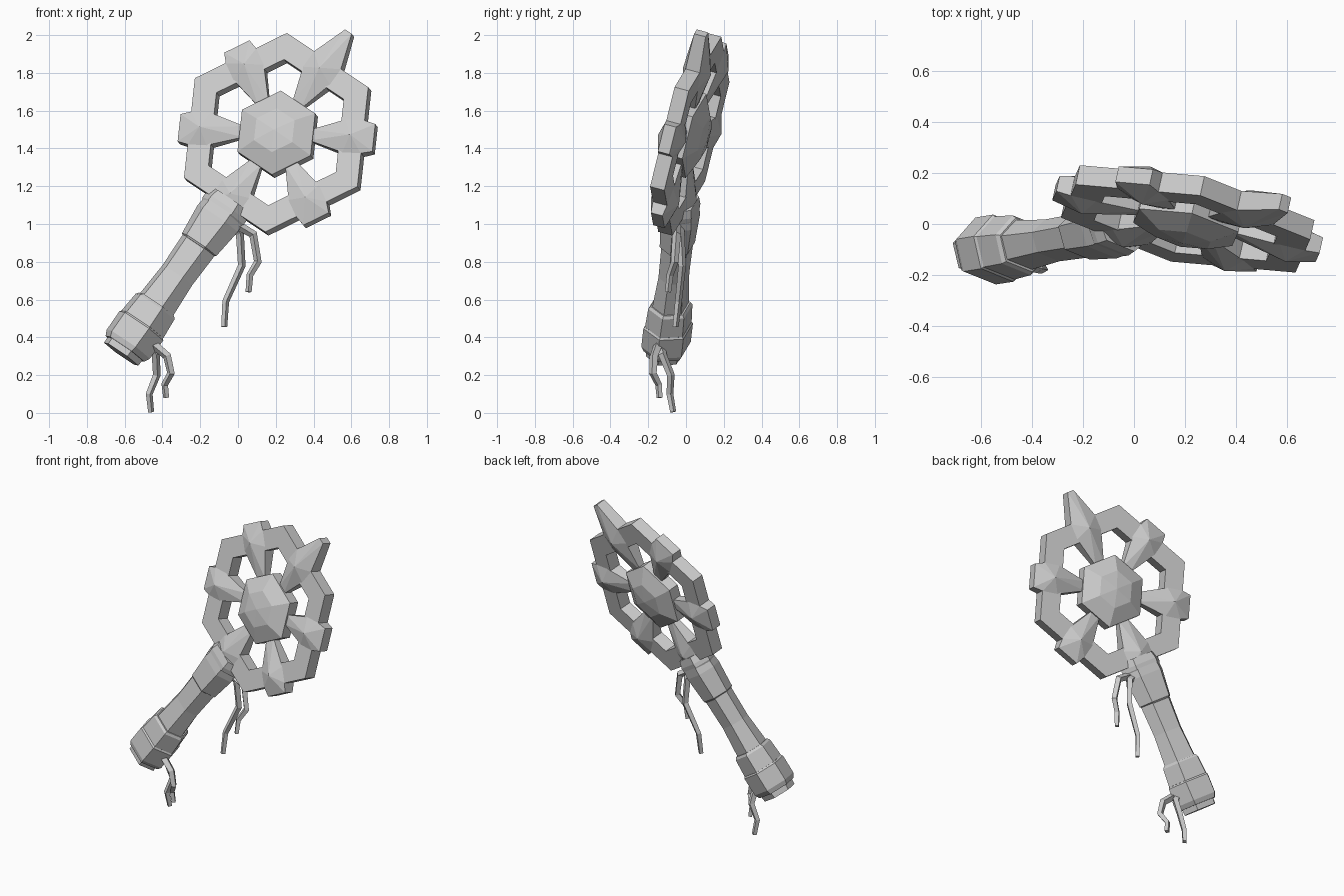
import bpy, bmesh
from math import cos, sin, pi, radians
from mathutils import Matrix, Vector

if "Cube" in bpy.data.objects:
    bpy.data.objects.remove(bpy.data.objects["Cube"])

# Tilted frame of the staff: x = across, y = up along the handle, z = towards the front
up = Vector((0.58, 0.092, 0.815)).normalized()
front = Vector((-0.208, -0.944, 0.255))
front = (front - up * front.dot(up)).normalized()
side = up.cross(front)
FRAME = Matrix.Translation((0.21, 0.02, 1.475)) @ Matrix((side, up, front)).transposed().to_4x4()


def finish(name, bm, spin=0.0):
    bmesh.ops.recalc_face_normals(bm, faces=bm.faces)
    me = bpy.data.meshes.new(name)
    bm.to_mesh(me)
    bm.free()
    ob = bpy.data.objects.new(name, me)
    bpy.context.collection.objects.link(ob)
    ob.matrix_world = FRAME @ Matrix.Rotation(spin, 4, 'Z')
    return ob


def loft(name, rings, closed=False, spin=0.0):
    """Skin a stack of equal-length point rings; cap the ends unless closed."""
    bm = bmesh.new()
    vs = [[bm.verts.new(p) for p in r] for r in rings]
    n = len(rings[0])
    pairs = list(zip(vs, vs[1:])) + ([(vs[-1], vs[0])] if closed else [])
    for a, b in pairs:
        for i in range(n):
            j = (i + 1) % n
            bm.faces.new((a[i], a[j], b[j], b[i]))
    if not closed:
        bm.faces.new(vs[0])
        bm.faces.new(vs[-1])
    return finish(name, bm, spin)


def hexagon(r, z):
    return [(r * cos(i * pi / 3), r * sin(i * pi / 3), z) for i in range(6)]


# Hexagonal ring
R_OUT, R_IN, T = 0.545, 0.40, 0.04
loft("ring", [hexagon(R_OUT, T), hexagon(R_OUT, -T), hexagon(R_IN, -T), hexagon(R_IN, T)], closed=True)

# Faceted hub
loft("hub", [hexagon(r, z) for r, z in
             ((0.004, -0.1), (0.12, -0.085), (0.23, -0.035), (0.23, 0.035), (0.12, 0.085), (0.004, 0.1))])


# Spokes: outline tapered to the hub, with a raised peak over the ring on both faces
def spoke(name, angle, tip_r, tip_w, peak_r=0.41):
    bm = bmesh.new()
    half = [(0.18, 0.03, 0.02), (0.37, 0.09, T), (0.47, 0.09, T), (tip_r, tip_w, 0.032)]
    outline = [(w, r, t) for r, w, t in half] + [(-w, r, t) for r, w, t in reversed(half)]
    sheets = []
    for s in (1, -1):
        loop = [bm.verts.new((x, y, s * t)) for x, y, t in outline]
        peak = bm.verts.new((0, peak_r, s * 0.078))
        for i in range(8):
            bm.faces.new((loop[i], loop[(i + 1) % 8], peak))
        sheets.append(loop)
    a, b = sheets
    for i in range(8):
        j = (i + 1) % 8
        bm.faces.new((a[i], a[j], b[j], b[i]))
    finish(name, bm, radians(angle))


spoke("spike_spoke", 0, 0.66, 0.022)
for k in range(1, 6):
    spoke(f"spoke_{k}", 60 * k, 0.53, 0.075)


# Handle pieces: six-sided sections given as (distance below hub, half width, half depth)
def section(v, w, t):
    return [(w * a, -v, t * b) for a, b in
            ((1, 0), (0.55, 1), (-0.55, 1), (-1, 0), (-0.55, -1), (0.55, -1))]


handle_parts = {
    "neck_collar": [(0.43, 0.125, 0.07), (0.475, 0.138, 0.08), (0.5, 0.138, 0.08), (0.52, 0.125, 0.075)],
    "neck_sleeve": [(0.50, 0.13, 0.08), (0.55, 0.135, 0.085), (0.72, 0.115, 0.078), (0.73, 0.10, 0.07)],
    "shaft": [(0.70, 0.108, 0.07), (0.92, 0.10, 0.068), (1.16, 0.115, 0.085)],
    "grip_band": [(1.11, 0.118, 0.09), (1.125, 0.13, 0.1), (1.24, 0.14, 0.105), (1.25, 0.13, 0.1)],
    "grip_end": [(1.235, 0.135, 0.1), (1.25, 0.147, 0.112), (1.37, 0.145, 0.112), (1.40, 0.13, 0.1)],
    "end_cap": [(1.38, 0.118, 0.09), (1.435, 0.115, 0.085)],
}
for name, rows in handle_parts.items():
    loft(name, [section(*r) for r in rows])


# Hanging strands: square, bent, tapering cords
def strand(name, pts):
    cu = bpy.data.curves.new(name, 'CURVE')
    cu.dimensions = '3D'
    cu.bevel_depth = 0.023
    cu.bevel_resolution = 0
    cu.use_fill_caps = True
    sp = cu.splines.new('POLY')
    sp.use_smooth = False
    sp.points.add(len(pts) - 1)
    for i, p in enumerate(pts):
        sp.points[i].co = (*p, 1)
        sp.points[i].radius = 1.1 - 0.4 * i / (len(pts) - 1)
    bpy.context.collection.objects.link(bpy.data.objects.new(name, cu))


strand("upper_strand_long", [(-0.06, -0.04, 1.02), (0.01, -0.03, 0.95), (0.02, -0.02, 0.78),
                             (-0.065, -0.04, 0.59), (-0.073, -0.055, 0.455)])
strand("upper_strand_short", [(-0.03, -0.05, 1.01), (0.08, -0.05, 0.945), (0.105, -0.06, 0.80),
                              (0.063, -0.085, 0.73), (0.056, -0.095, 0.64)])
strand("lower_strand_long", [(-0.49, -0.13, 0.39), (-0.435, -0.125, 0.31), (-0.43, -0.08, 0.2),
                             (-0.47, -0.085, 0.10), (-0.46, -0.068, 0.005)])
strand("lower_strand_short", [(-0.47, -0.14, 0.38), (-0.375, -0.17, 0.30), (-0.355, -0.175, 0.21),
                              (-0.388, -0.145, 0.15), (-0.38, -0.14, 0.08)])
